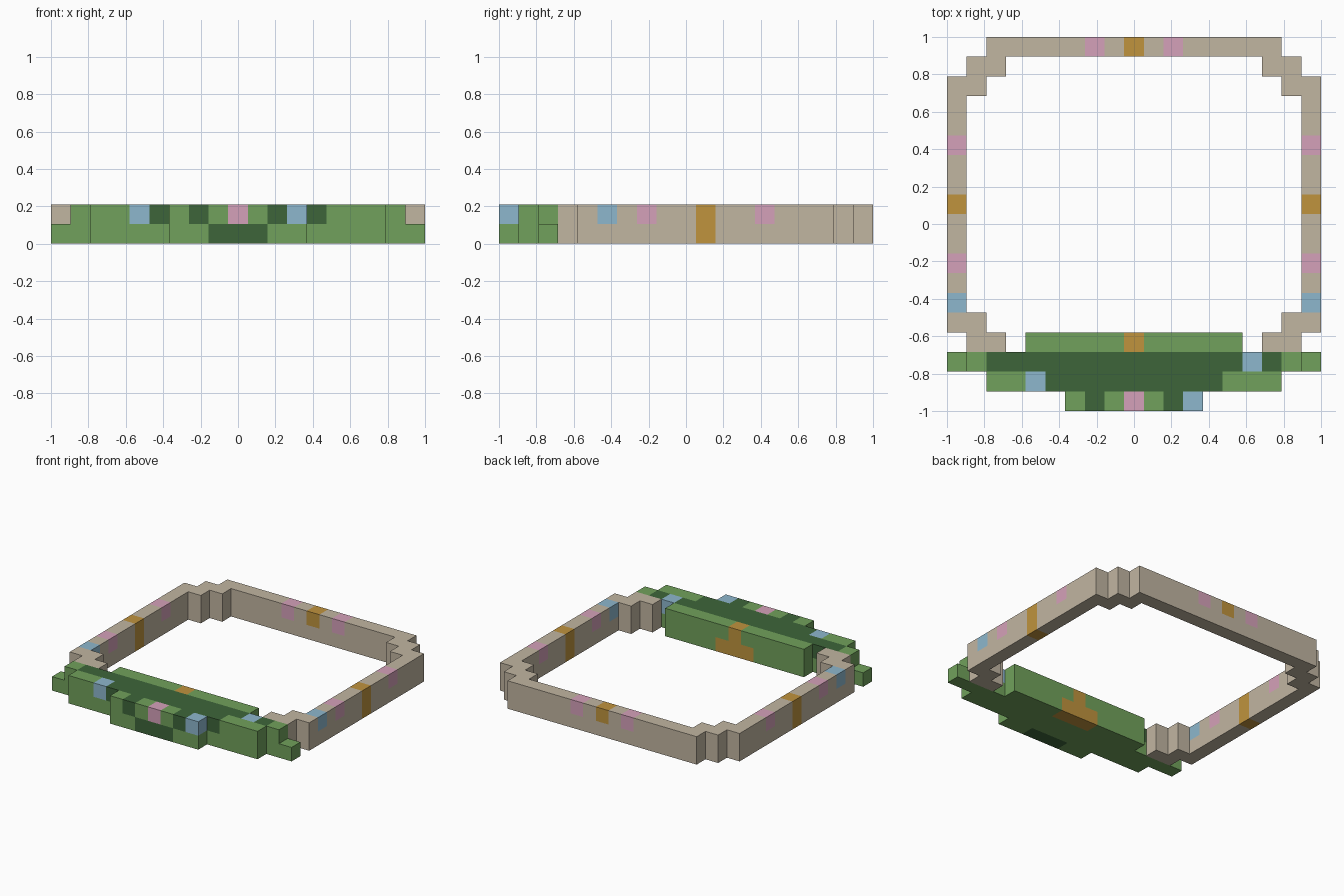
import bpy, bmesh, math
from mathutils import Vector

if "Cube" in bpy.data.objects:
    bpy.data.objects.remove(bpy.data.objects["Cube"])

N = 19                 # cells across
U = 2.0 / N            # cell size
RGB = {
    "tan": (192, 180, 160), "green": (112, 160, 92), "dark_green": (64, 101, 60),
    "pink": (212, 160, 184), "blue": (140, 182, 204), "ochre": (190, 146, 64),
}
NAMES = list(RGB)
MATS = []
for name in NAMES:
    m = bpy.data.materials.new(name)
    m.diffuse_color = (*[(c / 255) ** 2.2 for c in RGB[name]], 1)
    m.use_nodes = True
    m.node_tree.nodes["Principled BSDF"].inputs["Base Color"].default_value = m.diffuse_color
    MATS.append(m)


def fill(cells, xs, ys, color, zs=(0, 1)):
    for i in xs:
        for j in ys:
            for k in zs:
                cells[(i, j, k)] = color


def fill_pair(cells, xs, ys, color, zs=(0, 1)):
    fill(cells, xs, ys, color, zs)
    fill(cells, [N - 1 - i for i in xs], ys, color, zs)


# Circlet band: back, stepped corners, sides
band = {}
fill(band, range(2, 17), [18], "tan")
fill_pair(band, [1, 2], [17, 3], "tan")
fill_pair(band, [0, 1], [16, 4], "tan")
fill_pair(band, [0], range(5, 16), "tan")
# Band ornaments
fill_pair(band, [7], [18], "pink", [1])
fill(band, [9], [18], "ochre", [1])
fill_pair(band, [0], [7, 13], "pink", [1])
fill_pair(band, [0], [10], "ochre")
fill_pair(band, [0], [5], "blue", [1])

# Leafy front: stacked rows, with low tips at both ends
leaf = {}
fill(leaf, range(4, 15), [3], "green")
fill(leaf, range(1, 18), [2], "green")
fill_pair(leaf, [0], [2], "green", [0])
fill(leaf, range(2, 17), [1], "green")
fill(leaf, range(6, 13), [0], "green")
# Dark leaves, flowers and clasp
fill(leaf, range(2, 17), [2], "dark_green", [1])
fill(leaf, range(5, 14), [1], "dark_green", [1])
fill_pair(leaf, [7], [0], "dark_green", [1])
fill(leaf, range(8, 11), [0], "dark_green", [0])
for i, j in [(15, 2), (4, 1), (12, 0)]:
    leaf[(i, j, 1)] = "blue"
leaf[(9, 0, 1)] = "pink"
leaf[(9, 3, 1)] = "ochre"
fill(leaf, range(8, 11), [3], "ochre", [0])

OCCUPIED = set(band) | set(leaf)


def build(name, cells):
    """Make the outer skin of a set of cubes, one material per cell."""
    bm = bmesh.new()
    for cell, color in cells.items():
        for axis in range(3):
            for s in (-1, 1):
                d = [0, 0, 0]
                d[axis] = s
                if tuple(c + e for c, e in zip(cell, d)) in OCCUPIED:
                    continue
                n, a = Vector(d), Vector((0, 0, 0))
                a[(axis + 1) % 3] = 1
                b = n.cross(a)
                mid = Vector(cell) + Vector((0.5, 0.5, 0.5)) + n / 2
                pts = [mid + (a * p + b * q) / 2
                       for p, q in ((-1, -1), (1, -1), (1, 1), (-1, 1))]
                f = bm.faces.new([bm.verts.new(p * U - Vector((1, 1, 0))) for p in pts])
                f.material_index = NAMES.index(color)
    bmesh.ops.remove_doubles(bm, verts=bm.verts, dist=U * 0.01)
    # Merge flat areas of one colour
    bmesh.ops.dissolve_limit(bm, angle_limit=math.radians(1), verts=bm.verts,
                             edges=bm.edges, delimit={'MATERIAL'})
    me = bpy.data.meshes.new(name)
    bm.to_mesh(me)
    bm.free()
    for m in MATS:
        me.materials.append(m)
    bpy.context.collection.objects.link(bpy.data.objects.new(name, me))


build("circlet_band", band)
build("leafy_front", leaf)
